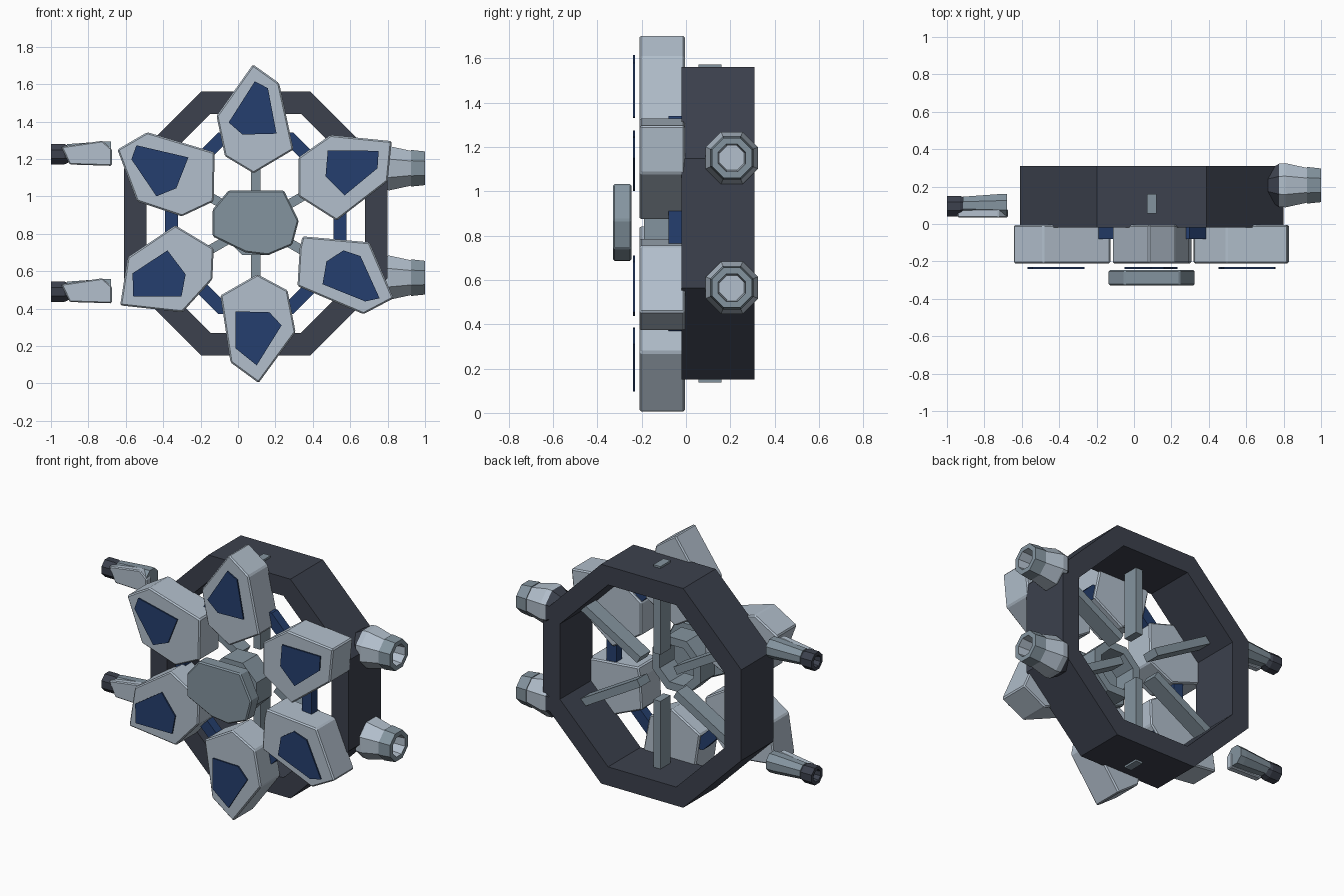
import bpy, bmesh, math

if "Cube" in bpy.data.objects:
    bpy.data.objects.remove(bpy.data.objects["Cube"])

CX, CZ = 0.095, 0.855          # wheel axis


def mat(name, r, g, b):
    lin = [((c / 255 + 0.055) / 1.055) ** 2.4 for c in (r, g, b)]
    m = bpy.data.materials.new(name)
    m.diffuse_color = (*lin, 1)
    m.use_nodes = True
    m.node_tree.nodes["Principled BSDF"].inputs["Base Color"].default_value = m.diffuse_color
    return m


LIGHT = mat("pale grey", 178, 191, 204)
GREY = mat("mid grey", 132, 148, 159)
DARK = mat("charcoal", 60, 65, 77)
BLUE = mat("navy blue", 37, 63, 110)


def finish(name, bm, mats, bevel=0):
    bmesh.ops.recalc_face_normals(bm, faces=bm.faces)
    me = bpy.data.meshes.new(name)
    bm.to_mesh(me)
    bm.free()
    for m in mats:
        me.materials.append(m)
    ob = bpy.data.objects.new(name, me)
    bpy.context.collection.objects.link(ob)
    if bevel:
        b = ob.modifiers.new("soft edges", 'BEVEL')
        b.width, b.segments = bevel, 1
    return ob


def prism(name, pts, y0, y1, m, bevel=0):
    """Extrude an x,z outline from y0 to y1."""
    bm = bmesh.new()
    a = [bm.verts.new((x, y0, z)) for x, z in pts]
    b = [bm.verts.new((x, y1, z)) for x, z in pts]
    bm.faces.new(a)
    bm.faces.new(b)
    n = len(pts)
    for i in range(n):
        j = (i + 1) % n
        bm.faces.new((a[i], a[j], b[j], b[i]))
    return finish(name, bm, [m], bevel)


def ring(name, r_out, r_in, y0, y1, m):
    """Octagonal ring about the wheel axis; radii are to the flats."""
    bm = bmesh.new()
    loops = []
    for r, y in ((r_out, y0), (r_out, y1), (r_in, y1), (r_in, y0)):
        R = r / math.cos(math.pi / 8)
        loops.append([bm.verts.new((CX + R * math.cos((i + .5) * math.pi / 4), y,
                                    CZ + R * math.sin((i + .5) * math.pi / 4))) for i in range(8)])
    for k in range(4):
        p, q = loops[k], loops[(k + 1) % 4]
        for i in range(8):
            j = (i + 1) % 8
            bm.faces.new((p[i], p[j], q[j], q[i]))
    return finish(name, bm, [m])


def lathe(name, profile, y, z, mats, slots, n=8):
    """Turn an (x, radius) profile about an axis along x; ends are capped."""
    bm = bmesh.new()
    loops = []
    for x, r in profile:
        R = r / math.cos(math.pi / n)
        loops.append([bm.verts.new((x, y + R * math.cos((i + .5) * math.tau / n),
                                    z + R * math.sin((i + .5) * math.tau / n))) for i in range(n)])
    for k in range(len(loops) - 1):
        for i in range(n):
            j = (i + 1) % n
            f = bm.faces.new((loops[k][i], loops[k][j], loops[k + 1][j], loops[k + 1][i]))
            f.material_index = slots[k]
    bm.faces.new(loops[0]).material_index = slots[0]
    bm.faces.new(loops[-1]).material_index = slots[-1]
    return finish(name, bm, mats)


# Rings
ring("outer_ring", 0.705, 0.585, -0.02, 0.31, DARK)
ring("inner_ring", 0.485, 0.415, -0.08, -0.02, BLUE)
ring("hub_ring", 0.17, 0.12, -0.19, -0.04, GREY)

# Spokes
for k in range(6):
    a = math.radians(30 + 60 * k)
    c, s = math.cos(a), math.sin(a)
    pts = [(CX + r * c - t * s, CZ + r * s + t * c)
           for r, t in ((0.15, -.025), (0.717, -.025), (0.717, .025), (0.15, .025))]
    prism(f"spoke_{k}", pts, 0.057, 0.16, GREY)

# Hub cap
prism("hub_cap", [(-.135, .93), (-.05, 1.032), (.245, 1.032), (.325, .87),
                  (.29, .74), (.16, .685), (.04, .70), (-.135, .785)],
      -0.33, -0.245, GREY, 0.008)

# Irregular slabs, each with a thin coloured plate floating in front
slabs = {
    "top": ([(.08, 1.705), (.22, 1.605), (.297, 1.25), (.083, 1.123), (-.07, 1.215), (-.115, 1.43)],
            [(.09, 1.615), (.16, 1.578), (.206, 1.335), (.024, 1.33), (-.05, 1.395)]),
    "upper_left": ([(-.645, 1.25), (-.485, 1.343), (-.125, 1.235), (-.13, .973), (-.30, .893), (-.54, .973)],
                   [(-.543, 1.273), (-.265, 1.208), (-.33, 1.043), (-.436, 1.0), (-.57, 1.198)]),
    "upper_right": ([(.495, 1.328), (.822, 1.295), (.80, 1.08), (.527, .87), (.323, 1.0), (.323, 1.208)],
                    [(.48, 1.246), (.752, 1.243), (.746, 1.15), (.57, 1.005), (.468, 1.107)]),
    "lower_left": ([(-.335, .845), (-.13, .722), (-.137, .556), (-.297, .38), (-.63, .417), (-.59, .674)],
                   [(-.377, .711), (-.28, .583), (-.302, .465), (-.56, .465), (-.564, .588)]),
    "lower_right": ([(.345, .786), (.703, .754), (.832, .455), (.671, .37), (.318, .52), (.33, .722)],
                    [(.564, .711), (.655, .68), (.757, .455), (.68, .438), (.452, .53), (.473, .652)]),
    "bottom": ([(.104, .583), (.265, .497), (.308, .273), (.11, .002), (-.04, .112), (-.094, .47)],
               [(-.013, .385), (.168, .38), (.233, .31), (.10, .096), (-.013, .187)]),
}
for name, (outline, plate) in slabs.items():
    prism(name + "_slab", outline, -0.21, -0.005, LIGHT, 0.008)
    prism(name + "_plate", plate, -0.24, -0.231, BLUE)

# Right-hand nozzles: dark collar, pale cone, grey hollow muzzle
for k, z in enumerate((1.15, 0.565)):
    lathe(f"right_nozzle_{k}",
          [(.68, .05), (.715, .08), (.775, .115), (.81, .118), (.925, .093),
           (.925, .098), (1.0, .09), (1.0, .062), (.90, .055)],
          0.207, z, [DARK, LIGHT, GREY], [0, 0, 1, 1, 2, 2, 2, 1])

# Left-hand thrusters: dark hollow tip, grey cone and pale front cover
for k, z in enumerate((1.225, 0.49)):
    lathe(f"left_tip_{k}", [(-.96, .03), (-1.0, .035), (-1.0, .055), (-.93, .055), (-.90, .042)],
          0.096, z, [DARK], [0, 0, 0, 0])
    lathe(f"left_cone_{k}", [(-.915, .046), (-.72, .06), (-.68, .06)],
          0.1, z + .008, [GREY], [0, 0])
    prism(f"left_cover_{k}", [(-.945, z + .04), (-.725, z + .072), (-.675, z + .028),
                              (-.675, z - .062), (-.90, z - .055)], 0.035, 0.08, LIGHT, 0.006)
